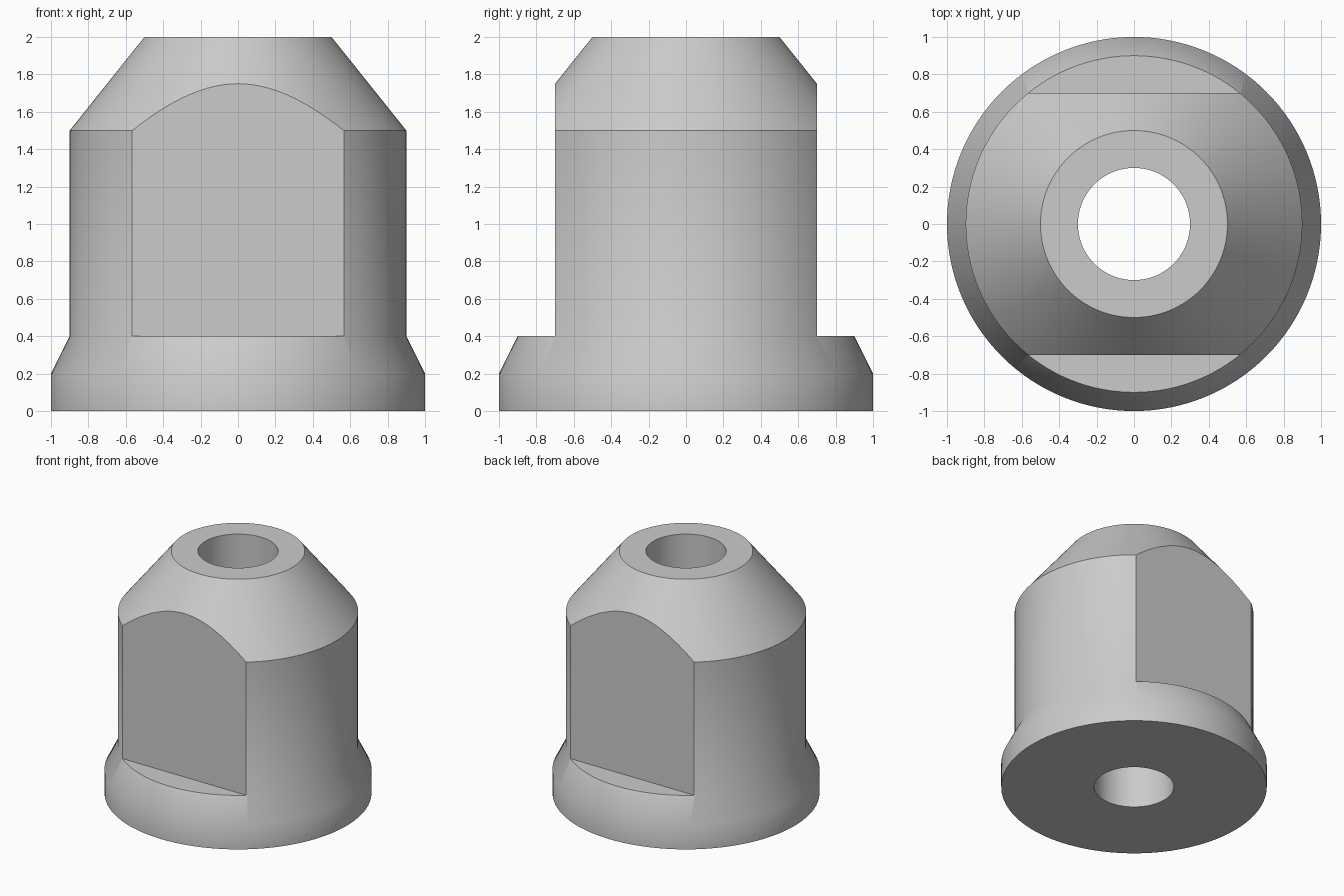
import bpy
import bmesh
import math
from mathutils import Matrix

default = bpy.data.objects.get("Cube")
if default:
    bpy.data.objects.remove(default, do_unlink=True)

FLAT_Y = 0.7      # half distance across the wrench flats
FLANGE_TOP = 0.4
SEGMENTS = 128

# Plain grey metal
grey = bpy.data.materials.new("grey_metal")
grey.use_nodes = True
colour = (0.6, 0.6, 0.6, 1.0)
grey.diffuse_color = colour
grey.node_tree.nodes["Principled BSDF"].inputs["Base Color"].default_value = colour


def add_object(name, bm):
    bmesh.ops.recalc_face_normals(bm, faces=bm.faces)
    mesh = bpy.data.meshes.new(name)
    bm.to_mesh(mesh)
    bm.free()
    mesh.materials.append(grey)
    obj = bpy.data.objects.new(name, mesh)
    bpy.context.collection.objects.link(obj)
    return obj


def lathe(name, profile):
    """Spin a closed (radius, z) profile around the z axis."""
    bm = bmesh.new()
    verts = [bm.verts.new((r, 0, z)) for r, z in profile]
    edges = [bm.edges.new((v, verts[i - 1])) for i, v in enumerate(verts)]
    bmesh.ops.spin(bm, geom=verts + edges, cent=(0, 0, 0), axis=(0, 0, 1),
                   angle=math.tau, steps=SEGMENTS)
    bmesh.ops.remove_doubles(bm, verts=bm.verts, dist=1e-4)
    return add_object(name, bm)


# Bored body: flange, shoulder, barrel and tapered nose
body = lathe("fitting_body", [(0.3, 0), (1, 0), (1, 0.2), (0.9, FLANGE_TOP),
                              (0.9, 1.5), (0.5, 2), (0.3, 2)])

# Block cutters for the front and back wrench flats
bm = bmesh.new()
for side in (-1, 1):
    place = (Matrix.Translation((0, side * (FLAT_Y + 0.5), FLANGE_TOP + 1))
             @ Matrix.Diagonal((3, 1, 2, 1)))
    bmesh.ops.create_cube(bm, size=1, matrix=place)
cutter = add_object("flat_cutter", bm)
cutter.hide_render = True

cut = body.modifiers.new("wrench_flats", "BOOLEAN")
cut.operation = "DIFFERENCE"
cut.solver = "EXACT"
cut.object = cutter

bpy.ops.object.select_all(action="DESELECT")
body.select_set(True)
bpy.context.view_layer.objects.active = body
bpy.ops.object.modifier_apply(modifier=cut.name)
bpy.data.objects.remove(cutter, do_unlink=True)

# Smooth the round walls, keep the machined edges crisp
bpy.ops.object.shade_smooth_by_angle(angle=math.radians(30))
